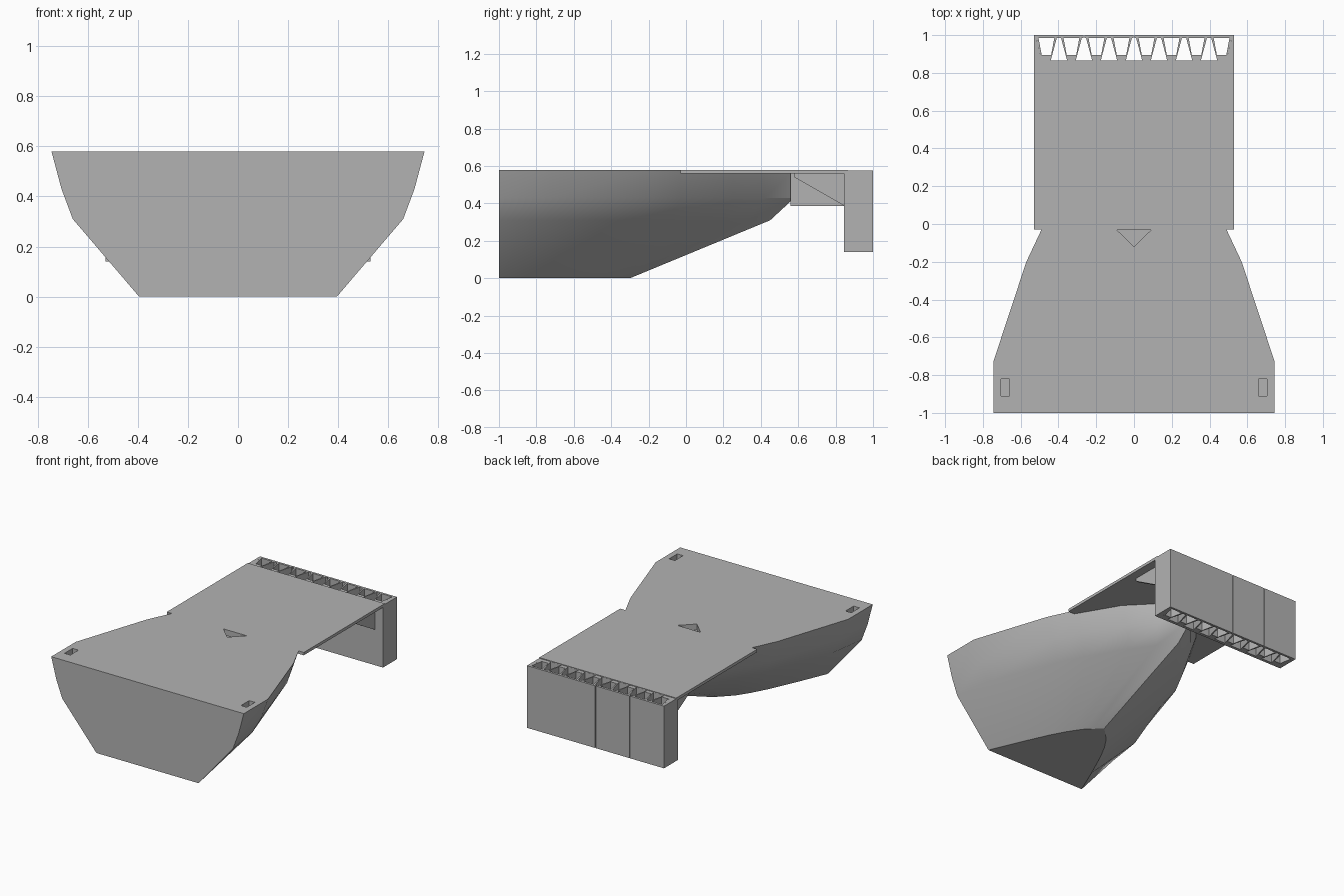
import bpy, bmesh
from math import radians
from mathutils import Vector

cube = bpy.data.objects.get("Cube")
if cube:
    bpy.data.objects.remove(cube, do_unlink=True)

grey = bpy.data.materials.new("plain_grey")
grey.use_nodes = True
GREY = (0.45, 0.45, 0.45, 1)
grey.diffuse_color = GREY
grey.node_tree.nodes["Principled BSDF"].inputs["Base Color"].default_value = GREY


def finish(bm, name):
    bmesh.ops.recalc_face_normals(bm, faces=bm.faces)
    mesh = bpy.data.meshes.new(name)
    bm.to_mesh(mesh)
    bm.free()
    mesh.materials.append(grey)
    obj = bpy.data.objects.new(name, mesh)
    bpy.context.collection.objects.link(obj)
    return obj


def prism(name, outline, lo, hi, axis="z"):
    """Extrude a flat outline: (x, y) along z, or (y, z) along x."""
    bm = bmesh.new()
    place = (lambda p: (p[0], p[1], lo)) if axis == "z" else (lambda p: (lo, p[0], p[1]))
    face = bm.faces.new([bm.verts.new(place(p)) for p in outline])
    new = bmesh.ops.extrude_face_region(bm, geom=[face])["geom"]
    shift = Vector((0, 0, hi - lo)) if axis == "z" else Vector((hi - lo, 0, 0))
    bmesh.ops.translate(bm, vec=shift, verts=[g for g in new if isinstance(g, bmesh.types.BMVert)])
    return finish(bm, name)


def rect(x0, x1, y0, y1):
    return [(x0, y0), (x1, y0), (x1, y1), (x0, y1)]


# Hull: half waterlines from the flat end to the pointed stem, mirrored and lofted
TOP = 0.58
waterlines = [
    (0, [(.395, -1), (.31, -.8), (.214, -.59), (.16, -.49), (.1, -.4), (.05, -.35), (0, -.3)]),
    (.31, [(.66, -1), (.62, -.73), (.44, -.25), (.35, -.08), (.2, .18), (.09, .33), (0, .45)]),
    (.43, [(.705, -1), (.69, -.73), (.52, -.2), (.43, -.03), (.27, .25), (.13, .42), (0, .58)]),
    (TOP, [(.745, -1), (.745, -.73), (.57, -.2), (.49, -.03), (.325, .25), (.16, .42), (0, .58)]),
]
bm = bmesh.new()
rings = []
for z, half in waterlines:
    full = half + [(-x, y) for x, y in reversed(half[:-1])]
    rings.append([bm.verts.new((x, y, z)) for x, y in full])
for low, high in zip(rings, rings[1:]):
    n = len(low)
    for i in range(n):
        j = (i + 1) % n
        bm.faces.new((low[i], low[j], high[j], high[i]))
bm.faces.new(rings[0])
bm.faces.new(rings[-1])
hull = finish(bm, "hull")

# Recesses in the deck: one triangle and two corner slots
cutters = [prism("triangle_cutter", [(-.09, -.032), (0, -.12), (.09, -.032)], TOP - .04, TOP + .1)]
for side in (-1, 1):
    cutters.append(prism("slot_cutter", rect(side * .66, side * .705, -.91, -.82), TOP - .06, TOP + .1))
bpy.context.view_layer.objects.active = hull
for cutter in cutters:
    cutter.hide_render = True
    mod = hull.modifiers.new("recess", "BOOLEAN")
    mod.operation, mod.solver, mod.object = "DIFFERENCE", "EXACT", cutter
    bpy.ops.object.modifier_apply(modifier=mod.name)
    bpy.data.objects.remove(cutter, do_unlink=True)
bpy.ops.object.select_all(action="DESELECT")
hull.select_set(True)
bpy.ops.object.shade_smooth_by_angle(angle=radians(30))

# Deck plate
W = .53
prism("deck_plate", rect(-W, W, -.03, .865), TOP - .02, TOP)

# Brackets under the plate
for side, name in ((-1, "right_gusset"), (1, "left_gusset")):
    prism(name, [(.58, .565), (.58, .54), (.85, .385), (.85, .565)], side * .45, side * .47, "x")
prism("centre_bracket", [(.56, .385), (.85, .385), (.85, .565), (.56, .565)], -.03, .03, "x")

# End wall: front sheet, back panels with fine seams, corrugated core
Z0, Z1 = .14, .575
prism("wall_front_sheet", rect(-W, W, .845, .866), Z0, Z1)
seams = [-W, -W / 2, 0, W]
for a, b in zip(seams, seams[1:]):
    prism("wall_back_panel", rect(a + (.002 if a > -W else 0), b - (.002 if b < W else 0), .984, 1), Z0, Z1)
CELLS = 8
pitch = 2 * W / CELLS
rib = [(-.055, .985), (-.023, .866), (.023, .866), (.055, .985),
       (.042, .985), (.025, .895), (-.025, .895), (-.042, .985)]
for i in range(CELLS):
    c = -W + pitch * (i + .5)
    prism("wall_rib", [(c + x, y) for x, y in rib], Z0, Z1)
for side in (-1, 1):
    end = [(W, .866), (W - .043, .866), (W - .011, .985), (W, .985)]
    prism("wall_end", [(side * x, y) for x, y in end], Z0, Z1)
